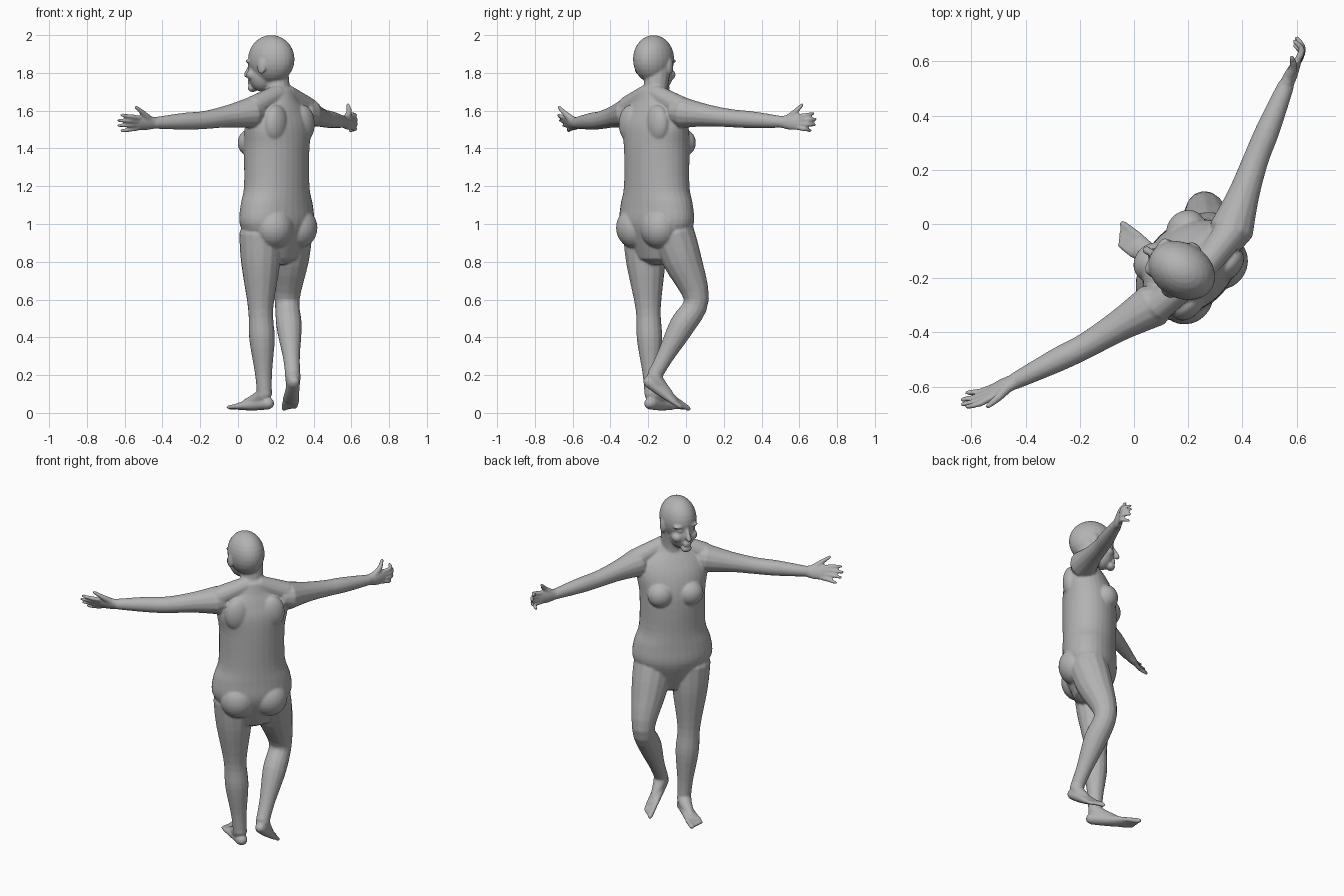
import bpy
import bmesh
from math import cos, sin, pi
from mathutils import Vector, Matrix

cube = bpy.data.objects.get("Cube")
if cube:
    bpy.data.objects.remove(cube, do_unlink=True)

UP = Vector((0, 0, 1))
bm = bmesh.new()


def body_frame(origin, forward):
    """Rotation whose axes are left, forward and up, and a placing function."""
    forward = Vector(forward).normalized()
    left = UP.cross(forward)
    rotation = Matrix((left, forward, UP)).transposed()

    def place(sideways, ahead, height):
        return Vector(origin) + rotation @ Vector((sideways, ahead, height))
    return place, rotation, left


def blob(centre, radii, rotation):
    """Ellipsoid turned into a body frame."""
    matrix = (Matrix.Translation(centre) @ rotation.to_4x4()
              @ Matrix.Diagonal(radii).to_4x4())
    bmesh.ops.create_uvsphere(bm, u_segments=24, v_segments=14, radius=1, matrix=matrix)


def spline(a, b, c, d, t):
    """Catmull-Rom interpolation between b and c."""
    return b + t / 2 * (c - a + t * (2 * a - 5 * b + 4 * c - d
                                     + t * (3 * b - a - 3 * c + d)))


def loft(stations, side, sides=20, steps=4):
    """Smooth tube through (point, side radius, depth radius) with round ends."""
    knots = [Vector((*point, wide, deep)) for point, wide, deep in stations]
    knots = [knots[0]] + knots + [knots[-1]]
    path = [spline(*knots[i:i + 4], step / steps)
            for i in range(len(knots) - 3) for step in range(steps)]
    path.append(knots[-1])
    spine = [Vector(knot[:3]) for knot in path]
    last = len(spine) - 1
    rings = []
    for i, centre in enumerate(spine):
        along = (spine[min(i + 1, last)] - spine[max(i - 1, 0)]).normalized()
        u = (side - along * side.dot(along)).normalized()
        w = along.cross(u)
        wide, deep = path[i][3:]
        angles = [0]
        if i == 0:
            angles = [-pi / 2.5, -pi / 4, 0]
        elif i == last:
            angles = [0, pi / 4, pi / 2.5]
        for angle in angles:
            middle = centre + along * sin(angle) * min(wide, deep)
            size = cos(angle)
            turns = [2 * pi * j / sides for j in range(sides)]
            rings.append([bm.verts.new(middle + u * wide * size * cos(turn)
                                       + w * deep * size * sin(turn))
                          for turn in turns])
    for ring, following in zip(rings, rings[1:]):
        for j in range(sides):
            bm.faces.new((ring[j - 1], ring[j], following[j], following[j - 1]))
    bm.faces.new(rings[0][::-1])
    bm.faces.new(rings[-1])


def tube(points, radii, side=UP):
    """Round tube with one radius for each point."""
    loft([(Vector(point), r, r) for point, r in zip(points, radii)], side, sides=14)


def arm(shoulder, elbow, wrist):
    shoulder, elbow, wrist = map(Vector, (shoulder, elbow, wrist))
    tube([shoulder, shoulder.lerp(elbow, 0.5), elbow, elbow.lerp(wrist, 0.4), wrist],
         [0.083, 0.059, 0.048, 0.045, 0.031])


def hand(wrist, reach, span, curl):
    """Palm along reach, four fingers spread over span and bent by curl, thumb."""
    wrist, reach, span, curl = map(Vector, (wrist, reach, span, curl))
    knuckles = wrist + reach
    loft([(wrist, 0.032, 0.026), (wrist + reach / 2, 0.042, 0.024),
          (knuckles, 0.042, 0.016)], span)
    for i in range(4):
        offset = span * (i / 3 - 0.5)
        length = 1.15 if i in (1, 2) else 0.95
        base = knuckles + offset
        tip = knuckles + reach * length + offset * 1.5 + curl
        tube([base, base.lerp(tip, 0.5) - curl / 2, tip], [0.013, 0.012, 0.009])
    root = wrist + reach / 3 + span / 3
    tip = wrist + reach * 1.1 + span * 1.5 + curl / 2
    tube([root, root.lerp(tip, 0.5) - curl / 4, tip], [0.02, 0.015, 0.01],
         span.cross(reach))


def leg(hip, knee, ankle):
    hip, knee, ankle = map(Vector, (hip, knee, ankle))
    tube([hip, hip.lerp(knee, 0.4), knee, knee.lerp(ankle, 0.35),
          knee.lerp(ankle, 0.75), ankle],
         [0.115, 0.104, 0.067, 0.068, 0.046, 0.04], left)


def foot(ankle, heel, reach, across):
    """Heel to ball wedge, instep and five toes spread over across."""
    ankle, heel, reach, across = map(Vector, (ankle, heel, reach, across))
    ball = heel + reach
    loft([(heel, 0.034, 0.032), (heel + reach / 2, 0.038, 0.03), (ball, 0.046, 0.02)],
         across)
    tube([ankle, heel + reach / 3 + UP * 0.03, ball - reach / 5 + UP * 0.01],
         [0.042, 0.038, 0.024], across)
    for i in range(5):
        offset = across * (0.5 - i / 4)
        tube([ball + offset, ball + offset + reach * (0.42 - i / 40)],
             [0.014, 0.014 if i == 0 else 0.011], across)


# Torso with breasts, buttocks, shoulder blades and neck slopes
body, body_turn, left = body_frame((0.205, -0.155, 0), (-1, 1, 0))
torso = [(0.9, 0.17, 0.12), (1, 0.23, 0.155), (1.1, 0.222, 0.155),
         (1.2, 0.192, 0.153), (1.4, 0.19, 0.155), (1.52, 0.205, 0.14),
         (1.6, 0.18, 0.11), (1.66, 0.11, 0.08)]
loft([(body(0, -max(0, height - 1.4) / 10, height), wide, deep)
      for height, wide, deep in torso], left, sides=32)
for s in (-1, 1):
    blob(body(s * 0.085, 0.105, 1.43), (0.078, 0.068, 0.075), body_turn)
    blob(body(s * 0.09, -0.07, 0.98), (0.105, 0.1, 0.11), body_turn)
    blob(body(s * 0.1, -0.095, 1.53), (0.075, 0.05, 0.1), body_turn)
    tube([body(s * 0.03, -0.04, 1.69), body(s * 0.19, -0.02, 1.62)], [0.05, 0.06])

# Neck
tube([body(0, -0.02, 1.6), body(0, -0.01, 1.7), body(0, 0.01, 1.83)],
     [0.085, 0.066, 0.068], left)

# Head: skull, jaw, chin, nose and lips
head, head_turn, head_left = body_frame((0.165, -0.165, 0), (-0.87, 0.5, 0))
blob(head(0, -0.013, 1.872), (0.102, 0.13, 0.128), head_turn)
blob(head(0, 0.043, 1.795), (0.074, 0.074, 0.095), head_turn)
blob(head(0, 0.1, 1.72), (0.032, 0.025, 0.022), head_turn)
tube([head(0, 0.107, 1.85), head(0, 0.137, 1.79)], [0.01, 0.016], head_left)
for height in (1.747, 1.76):
    blob(head(0, 0.112, height), (0.026, 0.015, 0.008), head_turn)

# Paired brows, eyes, cheeks and ears
for s in (-1, 1):
    blob(head(s * 0.04, 0.092, 1.862), (0.036, 0.022, 0.012), head_turn)
    blob(head(s * 0.036, 0.092, 1.835), (0.017, 0.017, 0.012), head_turn)
    blob(head(s * 0.046, 0.075, 1.79), (0.032, 0.035, 0.03), head_turn)
    blob(head(s * 0.1, -0.01, 1.835), (0.012, 0.026, 0.042), head_turn)

# Left arm with open hand, right arm with curled hand
wrist = (-0.44, -0.58, 1.535)
arm((0.07, -0.3, 1.59), (-0.18, -0.45, 1.55), wrist)
hand(wrist, (-0.085, -0.04, 0), (0, -0.035, 0.055), (-0.01, 0.01, 0))
wrist = (0.56, 0.51, 1.54)
arm((0.36, -0.02, 1.59), (0.45, 0.24, 1.56), wrist)
hand(wrist, (0.04, 0.085, 0), (0, 0.01, 0.06), (-0.045, -0.01, 0))

# Left leg standing, right leg bent with the heel raised
ankle = (0.14, -0.18, 0.1)
leg((0.12, -0.22, 0.95), (0.12, -0.2, 0.55), ankle)
foot(ankle, (0.16, -0.19, 0.05), (-0.15, 0.11, -0.015), (0.025, 0.065, 0))
ankle = (0.29, -0.165, 0.2)
leg((0.28, -0.07, 0.95), (0.26, 0.055, 0.6), ankle)
foot(ankle, (0.295, -0.195, 0.165), (-0.015, 0.135, -0.1), (-0.06, 0.03, 0))

# Fuse all parts into one skin
bmesh.ops.recalc_face_normals(bm, faces=bm.faces)
mesh = bpy.data.meshes.new("figure")
bm.to_mesh(mesh)
bm.free()
figure = bpy.data.objects.new("figure", mesh)
bpy.context.collection.objects.link(figure)

color = (0.45, 0.45, 0.45, 1)
grey = bpy.data.materials.new("plain grey")
grey.use_nodes = True
grey.diffuse_color = color
grey.node_tree.nodes["Principled BSDF"].inputs["Base Color"].default_value = color
mesh.materials.append(grey)

skin = figure.modifiers.new("fuse", "REMESH")
skin.mode = "VOXEL"
skin.voxel_size = 0.006
skin.use_smooth_shade = True
soften = figure.modifiers.new("soften", "SMOOTH")
soften.factor = 0.5
soften.iterations = 6
